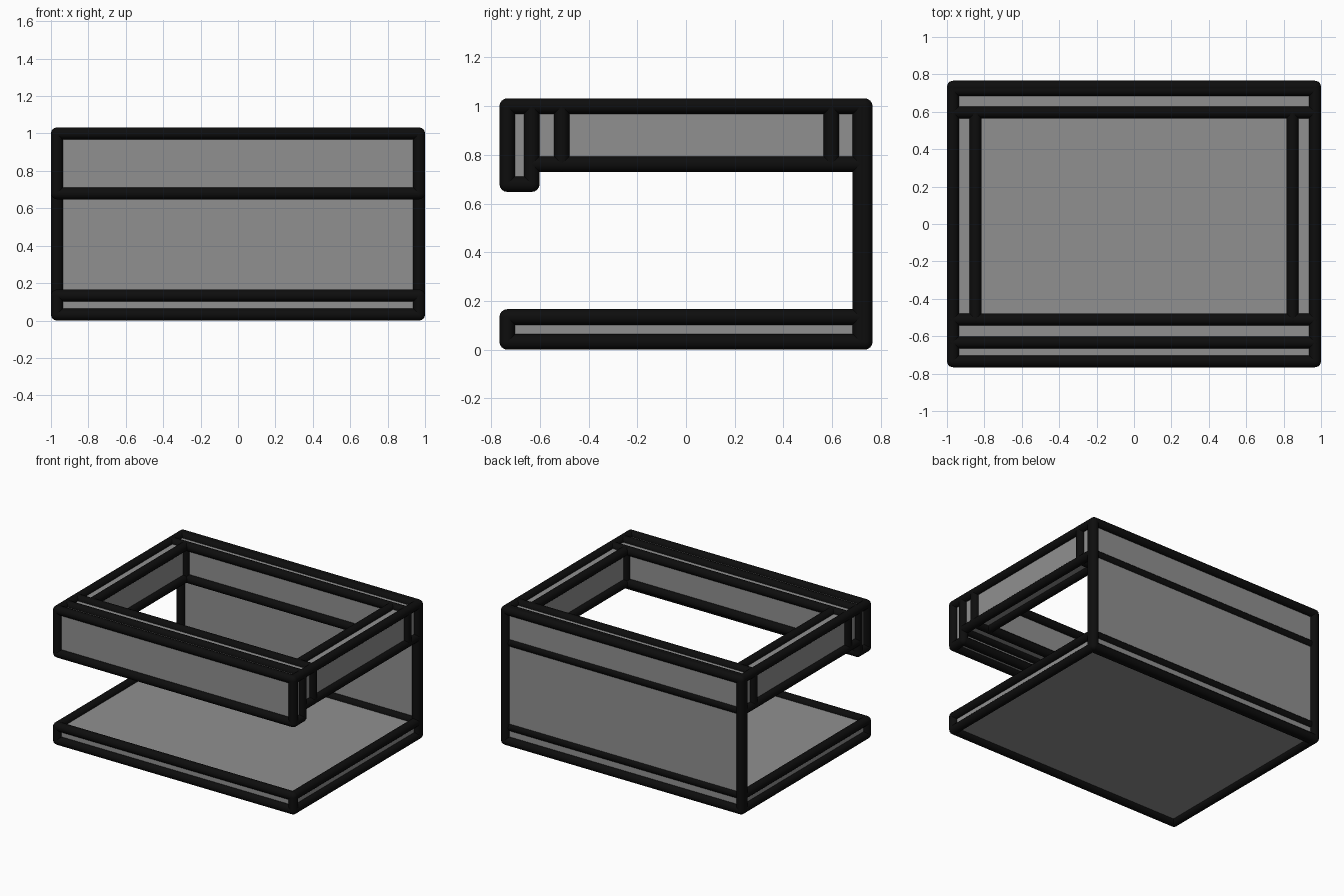
import bpy, bmesh
from mathutils import Vector

if "Cube" in bpy.data.objects:
    bpy.data.objects.remove(bpy.data.objects["Cube"])

R = 0.032  # radius of the black edge tubes


def material(name, value):
    m = bpy.data.materials.new(name)
    m.diffuse_color = (value, value, value, 1)
    m.use_nodes = True
    m.node_tree.nodes["Principled BSDF"].inputs["Base Color"].default_value = m.diffuse_color
    return m


GREY = material("panel grey", 0.28)
BLACK = material("edge black", 0.004)


def finish(name, bm, mat):
    me = bpy.data.meshes.new(name)
    bm.to_mesh(me)
    bm.free()
    me.materials.append(mat)
    ob = bpy.data.objects.new(name, me)
    bpy.context.collection.objects.link(ob)
    return ob


used_edges, used_corners = set(), set()


def key(v):
    return tuple(round(c, 3) for c in v)


def framed_box(name, x, y, z):
    """Grey block whose twelve edges are wrapped in rounded black tubes."""
    bm = bmesh.new()
    bmesh.ops.create_cube(bm, size=1)
    for v in bm.verts:
        v.co = [r[0] if c < 0 else r[1] for c, r in zip(v.co, (x, y, z))]
    edges = [(e.verts[0].co.copy(), e.verts[1].co.copy()) for e in bm.edges]
    corners = [v.co.copy() for v in bm.verts]
    finish(name, bm, GREY)

    # tubes along the edges, skipping those shared with an earlier block
    bm = bmesh.new()
    for a, b in edges:
        k = frozenset((key(a), key(b)))
        if k in used_edges:
            continue
        used_edges.add(k)
        d = b - a
        ret = bmesh.ops.create_cone(bm, cap_ends=False, segments=12,
                                    radius1=R, radius2=R, depth=d.length)
        rot = Vector((0, 0, 1)).rotation_difference(d.normalized())
        for v in ret["verts"]:
            v.co = rot @ v.co + (a + b) / 2
    # ball at each corner
    for c in corners:
        if key(c) in used_corners:
            continue
        used_corners.add(key(c))
        ret = bmesh.ops.create_uvsphere(bm, u_segments=12, v_segments=8, radius=R)
        bmesh.ops.translate(bm, verts=ret["verts"], vec=c)
    for f in bm.faces:
        f.smooth = True
    finish(name + "_edges", bm, BLACK)


W = 0.968               # half width
INNER = 0.848           # inner face of the side rails
LOW, TOP = 0.762, 1.0   # rail heights

# base slab, thin back panel and deep front fascia
framed_box("base", (-W, W), (-0.734, 0.716), (0.032, 0.134))
framed_box("back_panel", (-W, W), (0.716, 0.734), (0.032, TOP))
framed_box("front_fascia", (-W, W), (-0.734, -0.633), (0.68, TOP))

# open rectangular top frame
framed_box("front_rail", (-W, W), (-0.633, -0.51), (LOW, TOP))
framed_box("rear_rail", (-W, W), (0.597, 0.716), (LOW, TOP))
framed_box("left_rail", (-W, -INNER), (-0.51, 0.597), (LOW, TOP))
framed_box("right_rail", (INNER, W), (-0.51, 0.597), (LOW, TOP))
